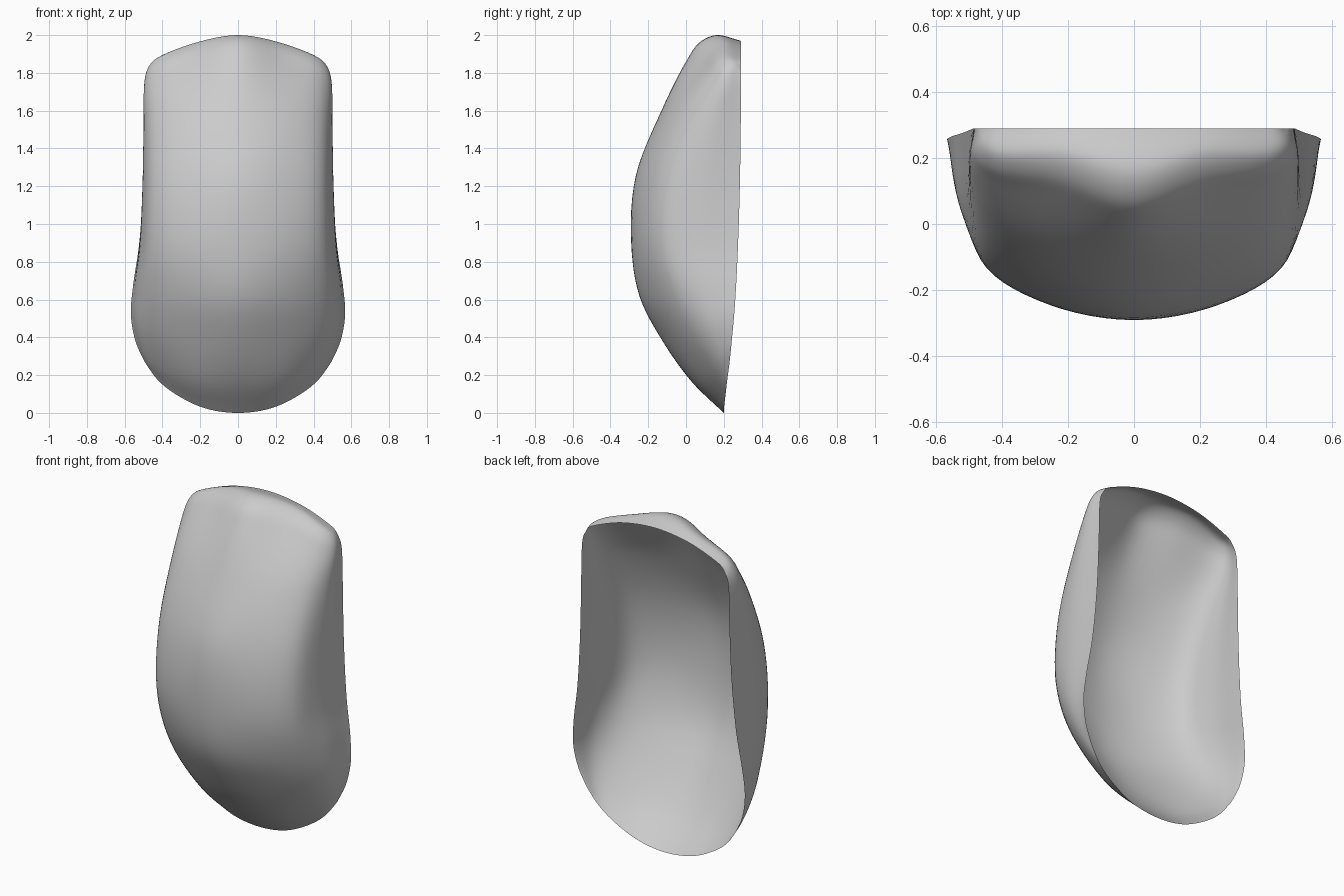
import bpy, bmesh
from mathutils import Vector

if "Cube" in bpy.data.objects:
    bpy.data.objects.remove(bpy.data.objects["Cube"])

# Lengthwise guide curves of the right half, bottom rim to top rim (x, y, z)
center = [(0, .2, 0), (0, .03, .165), (0, -.13, .39), (0, -.247, .62), (0, -.29, .9), (0, -.267, 1.25),
          (0, -.13, 1.6), (0, .0, 1.86), (0, .07, 1.96), (0, .16, 2.0), (0, .29, 1.97)]
middle = [(.18, .201, .026), (.22, .06, .175), (.25, -.08, .40), (.26, -.19, .63), (.26, -.243, .9),
          (.26, -.21, 1.25), (.26, -.075, 1.6), (.25, .085, 1.845), (.23, .15, 1.93),
          (.22, .215, 1.961), (.22, .29, 1.943)]
shoulder = [(.335, .21, .102), (.39, .125, .225), (.44, .02, .42), (.455, -.075, .65), (.45, -.13, .9),
            (.445, -.10, 1.25), (.44, .03, 1.6), (.435, .13, 1.78), (.43, .175, 1.85),
            (.417, .22, 1.885), (.397, .29, 1.88)]
rim = [(.495, .231, .27), (.543, .242, .38), (.567, .255, .52), (.556, .265, .67), (.525, .275, .88),
       (.5, .285, 1.2), (.489, .29, 1.55), (.486, .29, 1.7), (.482, .29, 1.76),
       (.473, .29, 1.8), (.457, .29, 1.83)]
# Side wall guide, bulging between shoulder and rim
bulge = [.56, .62, .7, .76, .82, 1.0, 1.15, 1.15, 1.0, .8, .64]
side = [(s[0] + k * (r[0] - s[0]), s[1] + .4 * (r[1] - s[1]), s[2] + .43 * (r[2] - s[2]))
        for s, r, k in zip(shoulder, rim, bulge)]


def spline(points, steps):
    """Centripetal Catmull-Rom curve through the points."""
    p = [Vector(q) for q in points]
    p = [2 * p[0] - p[1]] + p + [2 * p[-1] - p[-2]]
    out = []
    for i in range(1, len(p) - 2):
        a, b, c, d = p[i - 1:i + 3]
        k1, k2, k3 = [max(v.length, 1e-5) ** .5 for v in (b - a, c - b, d - c)]
        m1 = (c - b) + k2 * ((b - a) / k1 - (c - a) / (k1 + k2))
        m2 = (c - b) + k2 * ((d - c) / k3 - (d - b) / (k2 + k3))
        for j in range(steps):
            t = j / steps
            out.append((2 * t**3 - 3 * t**2 + 1) * b + (t**3 - 2 * t**2 + t) * m1
                       + (3 * t**2 - 2 * t**3) * c + (t**3 - t**2) * m2)
    return out + [p[-2]]


# Open shell lofted across mirrored guide curves
half = [spline(c, 6) for c in (center, middle, shoulder, side, rim)]
bm = bmesh.new()
rows = []
for k in range(len(half[0])):
    right = [c[k] for c in half]
    left = [Vector((-p.x, p.y, p.z)) for p in reversed(right[1:])]
    rows.append([bm.verts.new(p) for p in spline(left + right, 6)])
for lo, hi in zip(rows, rows[1:]):
    for i in range(len(lo) - 1):
        bm.faces.new((lo[i], lo[i + 1], hi[i + 1], hi[i])).smooth = True
mesh = bpy.data.meshes.new("curved_shell")
bm.to_mesh(mesh)
bm.free()
bpy.context.collection.objects.link(bpy.data.objects.new("curved_shell", mesh))
